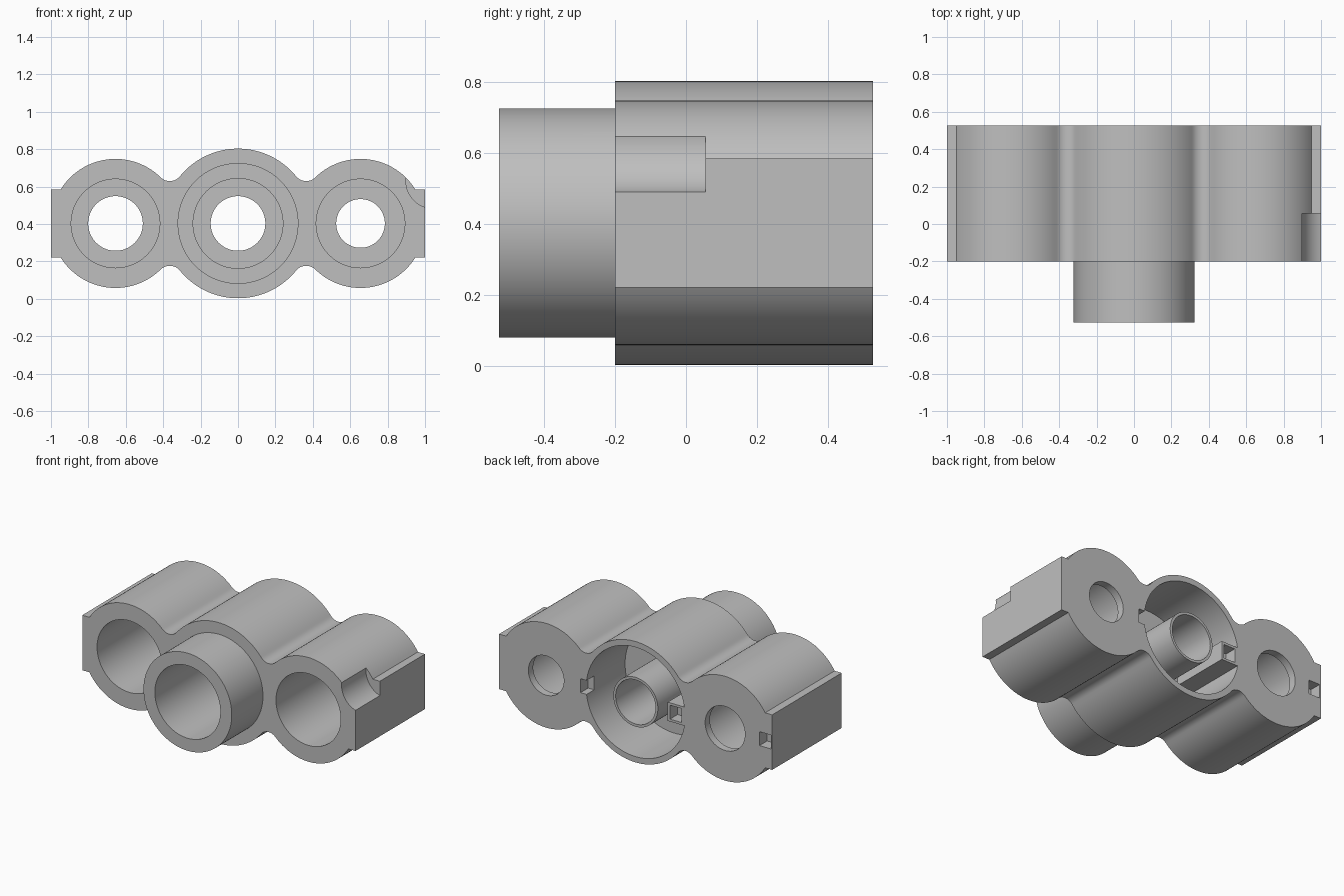
import bpy, bmesh, math

cube = bpy.data.objects.get("Cube")
if cube:
    bpy.data.objects.remove(cube, do_unlink=True)

grey = bpy.data.materials.new("light grey")
grey.use_nodes = True
grey.diffuse_color = (0.52, 0.52, 0.52, 1)
grey.node_tree.nodes["Principled BSDF"].inputs["Base Color"].default_value = (0.52, 0.52, 0.52, 1)

MID = 0.403                    # height of the shared bore axis
FRONT, BACK, NOSE = -0.2, 0.527, -0.527
SIDE = 0.655                   # spacing of the outer bores
R_MID, R_SIDE, FILLET = 0.4, 0.345, 0.07


def prism(name, points, y0, y1):
    """Extrude an x-z outline along y."""
    bm = bmesh.new()
    face = bm.faces.new([bm.verts.new((x, y0, z)) for x, z in points])
    ext = bmesh.ops.extrude_face_region(bm, geom=[face])
    moved = [v for v in ext["geom"] if isinstance(v, bmesh.types.BMVert)]
    bmesh.ops.translate(bm, verts=moved, vec=(0, y1 - y0, 0))
    bmesh.ops.recalc_face_normals(bm, faces=bm.faces)
    mesh = bpy.data.meshes.new(name)
    bm.to_mesh(mesh)
    bm.free()
    mesh.materials.append(grey)
    obj = bpy.data.objects.new(name, mesh)
    bpy.context.collection.objects.link(obj)
    return obj


def arc(cx, cz, r, a0, a1, n):
    return [(cx + r * math.cos(a0 + (a1 - a0) * i / n),
             cz + r * math.sin(a0 + (a1 - a0) * i / n)) for i in range(n + 1)]


def cylinder(name, x, r, y0, y1, z=MID):
    return prism(name, arc(x, z, r, 0, math.tau, 96)[:-1], y0, y1)


def box(name, x0, x1, half, y0, y1):
    return prism(name, [(x0, MID - half), (x1, MID - half),
                        (x1, MID + half), (x0, MID + half)], y0, y1)


def combine(target, tool, operation):
    mod = target.modifiers.new(tool.name, "BOOLEAN")
    mod.operation, mod.solver, mod.object = operation, "EXACT", tool
    bpy.context.view_layer.objects.active = target
    bpy.ops.object.modifier_apply(modifier=mod.name)
    bpy.data.objects.remove(tool, do_unlink=True)


# Outline: one quarter of the triple lobe with blended necks, then mirrored
a, b = R_MID + FILLET, R_SIDE + FILLET
fx = (a * a - b * b + SIDE * SIDE) / (2 * SIDE)
fz = math.sqrt(a * a - fx * fx)
mid_angle = math.atan2(fz, fx)
side_angle = math.atan2(fz, fx - SIDE)
tab = 0.182
end_angle = math.asin(tab / R_SIDE)
quarter = [(1.0, tab)]
quarter += arc(SIDE, 0, R_SIDE, end_angle, side_angle, 28)
quarter += arc(fx, fz, FILLET, side_angle - math.pi, mid_angle - math.pi, 12)[1:]
quarter += arc(0, 0, R_MID, mid_angle, math.pi / 2, 20)[1:]
upper = quarter + [(-x, z) for x, z in reversed(quarter[:-1])]
outline = [(x, MID + z) for x, z in upper] + [(x, MID - z) for x, z in reversed(upper)]
body = prism("triple_bore_housing", outline, FRONT, BACK)

# Front collar
combine(body, cylinder("front_collar", 0, 0.323, NOSE, FRONT + 0.05), "UNION")

# Rear cavity with its inner sleeve and locating bar
floor = 0.12
combine(body, cylinder("rear_cavity", 0, 0.362, floor, BACK + 0.1), "DIFFERENCE")
combine(body, cylinder("inner_sleeve", 0, 0.163, floor - 0.03, BACK), "UNION")
combine(body, box("locating_bar", -0.4, -0.235, 0.062, floor - 0.03, BACK), "UNION")

# Stepped bores: wide from the front, narrow at the rear
for x, start, end, hole in ((-SIDE, FRONT, BACK - 0.05, 0.146),
                            (0, NOSE, floor - 0.05, 0.146),
                            (SIDE, FRONT, BACK - 0.05, 0.13)):
    combine(body, cylinder("wide_bore", x, 0.237 if x else 0.24, start - 0.1, end), "DIFFERENCE")
    combine(body, cylinder("rear_hole", x, hole, end - 0.05, BACK + 0.1), "DIFFERENCE")
    # Locating pocket beside each bore
    combine(body, box("pocket", x - 0.335, x - 0.252, 0.046, BACK - 0.08, BACK + 0.1), "DIFFERENCE")

# Scooped notch on the left end
combine(body, cylinder("notch", 1.045, 0.147, FRONT - 0.1, 0.055, MID + 0.227), "DIFFERENCE")

bpy.ops.object.select_all(action="DESELECT")
body.select_set(True)
bpy.context.view_layer.objects.active = body
bpy.ops.object.shade_smooth_by_angle(angle=math.radians(25))
